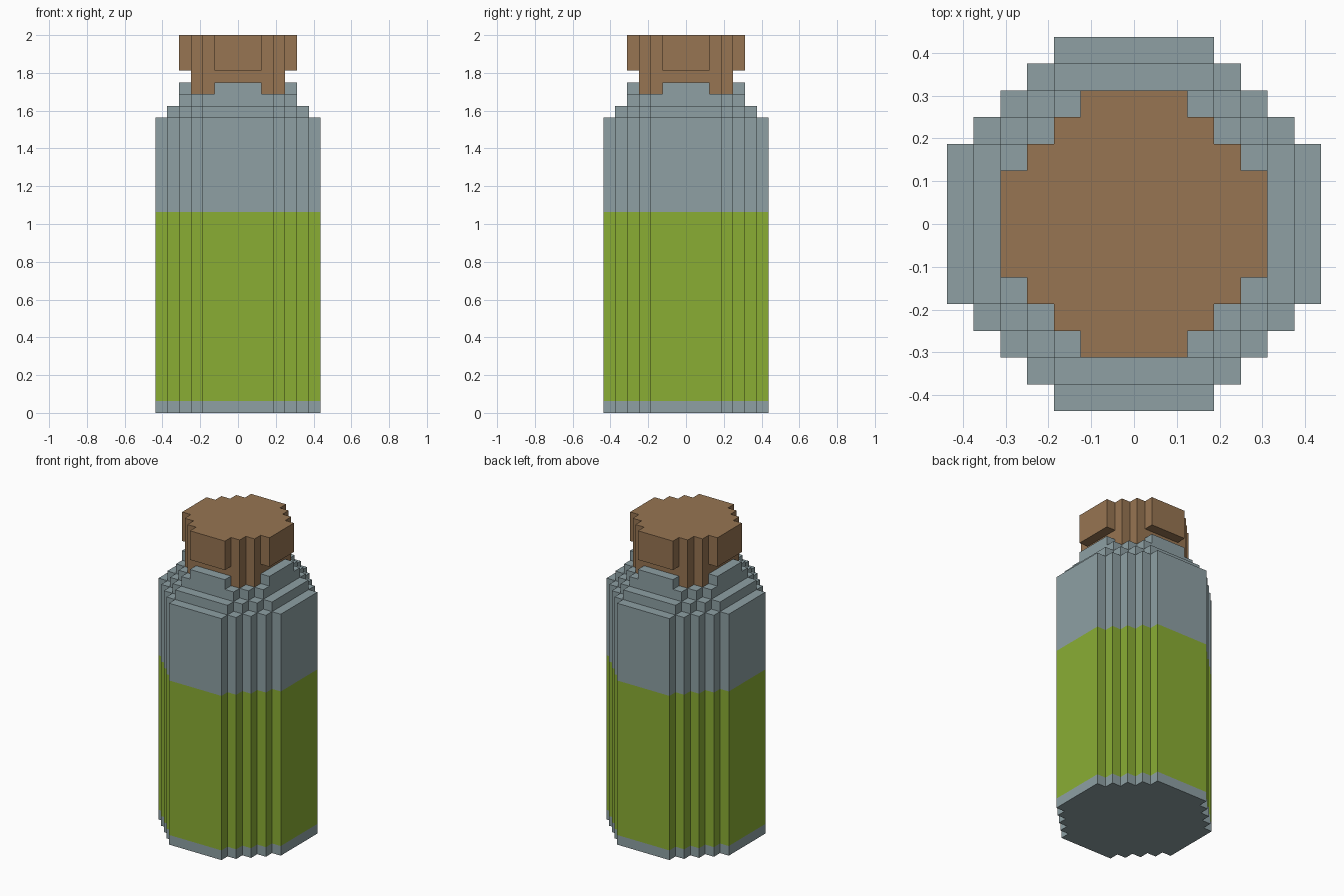
import bpy, bmesh

if "Cube" in bpy.data.objects:
    bpy.data.objects.remove(bpy.data.objects["Cube"])

U = 1 / 16  # the whole model sits on a 1/16 grid


def material(name, rgb):
    lin = [((c / 255 + 0.055) / 1.055) ** 2.4 for c in rgb]
    m = bpy.data.materials.new(name)
    m.diffuse_color = (*lin, 1)
    m.use_nodes = True
    m.node_tree.nodes["Principled BSDF"].inputs["Base Color"].default_value = m.diffuse_color
    return m


glass = material("grey glass", (142, 160, 164))
liquid = material("green liquid", (138, 174, 52))
cork = material("brown cork", (151, 117, 82))


def stair_ring(far, near):
    """Round outline in grid steps, from (far, near) to (near, far), turned four times."""
    quarter = []
    for i in range(far - near):
        quarter += [(far - i, near + i), (far - i - 1, near + i)]
    quarter.append((near, far))
    ring = []
    for _ in range(4):
        ring += quarter
        quarter = [(-y, x) for x, y in quarter]
    return ring


def loft(name, rings, mats):
    """Join (outline, z) rings with walls, close both ends."""
    bm = bmesh.new()
    loops = [[bm.verts.new((x * U, y * U, z * U)) for x, y in ring] for ring, z in rings]
    n = len(loops[0])
    for a, b in zip(loops, loops[1:]):
        for i in range(n):
            j = (i + 1) % n
            bm.faces.new((a[i], a[j], b[j], b[i]))
    bm.faces.new(loops[0][::-1])
    bm.faces.new(loops[-1])
    bmesh.ops.remove_doubles(bm, verts=bm.verts[:], dist=1e-4)
    return finish(name, bm, mats)


def finish(name, bm, mats):
    bmesh.ops.recalc_face_normals(bm, faces=bm.faces[:])
    me = bpy.data.meshes.new(name)
    bm.to_mesh(me)
    bm.free()
    for m in mats:
        me.materials.append(m)
    ob = bpy.data.objects.new(name, me)
    bpy.context.collection.objects.link(ob)
    return ob


# bottle body, with the liquid band coloured by height
outline = stair_ring(7, 3)
body = loft("bottle_body", [(outline, z) for z in (0, 1, 17, 25)], [glass, liquid])
for f in body.data.polygons:
    if abs(f.normal.z) < 0.5 and 1 < f.center.z / U < 17:
        f.material_index = 1

# stepped shoulder and neck
for name, far, z0, z1 in (("shoulder", 6, 25, 26), ("neck", 5, 26, 27)):
    ring = stair_ring(far, 3)
    loft(name, [(ring, z0), (ring, z1)], [glass])

# four raised lip pieces around the neck
strip = [(4, -2), (5, -2), (5, 2), (4, 2)]
for side in ("right", "back", "left", "front"):
    loft("lip_" + side, [(strip, 27), (strip, 28)], [glass])
    strip = [(-y, x) for x, y in strip]

# cork: narrow stem under a cap that overhangs on four sides
cap = stair_ring(5, 2)
stem = [(max(-4, min(4, x)), max(-4, min(4, y))) for x, y in cap]
loft("cork_stopper", [(stem, 27), (stem, 29), (cap, 29), (cap, 32)], [cork])
